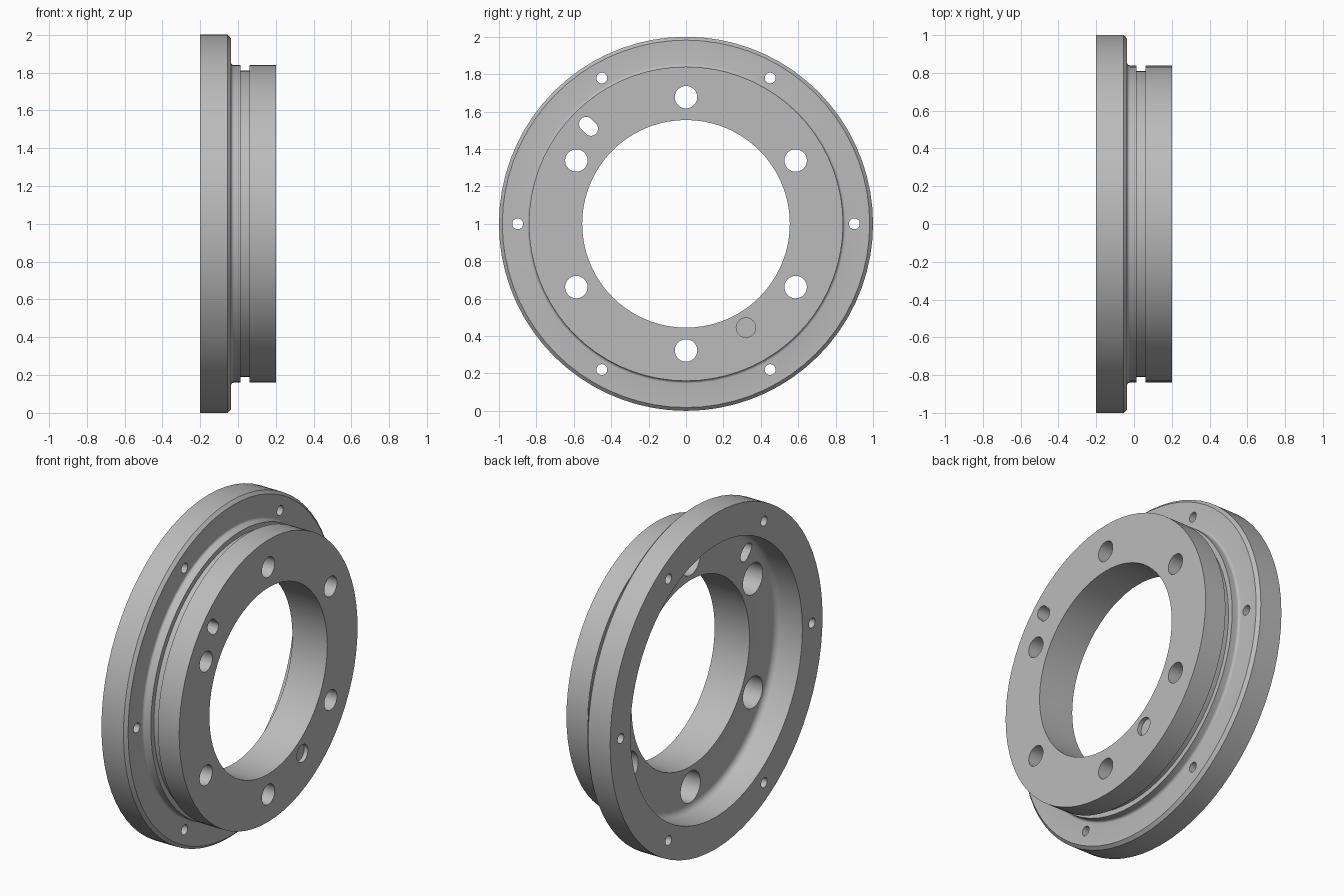
import bpy
import bmesh
from math import radians, sin, cos, pi
from mathutils import Matrix, Vector

cube = bpy.data.objects.get("Cube")
if cube:
    bpy.data.objects.remove(cube, do_unlink=True)

CENTRE = Vector((0, 0, 1))
BACK, FLOOR, STEP, FRONT = -0.2, -0.03, -0.037, 0.2

grey = bpy.data.materials.new("machined_grey")
grey.use_nodes = True
grey.diffuse_color = (0.5, 0.5, 0.5, 1)
grey.node_tree.nodes["Principled BSDF"].inputs["Base Color"].default_value = (0.5, 0.5, 0.5, 1)


def finish(name, bm):
    bmesh.ops.recalc_face_normals(bm, faces=bm.faces)
    mesh = bpy.data.meshes.new(name)
    bm.to_mesh(mesh)
    bm.free()
    mesh.materials.append(grey)
    obj = bpy.data.objects.new(name, mesh)
    bpy.context.collection.objects.link(obj)
    return obj


def fillet(x, r, size, start, steps=5):
    """Quarter-circle of (x, radius) points, turning 90 degrees clockwise."""
    angles = [radians(start - 90 * i / steps) for i in range(steps + 1)]
    return [(x + size * cos(a), r + size * sin(a)) for a in angles]


def revolve(name, profile, segments=72):
    """Spin a closed (x, radius) profile about the x axis."""
    bm = bmesh.new()
    rings = []
    for k in range(segments):
        a = 2 * pi * k / segments
        rings.append([bm.verts.new(CENTRE + Vector((x, r * cos(a), r * sin(a))))
                      for x, r in profile])
    n = len(profile)
    for k in range(segments):
        here, after = rings[k], rings[(k + 1) % segments]
        for i in range(n):
            j = (i + 1) % n
            bm.faces.new((here[i], here[j], after[j], after[i]))
    return finish(name, bm)


def add_pin(bm, x0, x1, radius, ring, degrees, stretch=0, sides=32):
    """Drill along x at a polar position; stretch makes a radial slot."""
    a = radians(degrees)
    out = Vector((0, cos(a), sin(a)))
    side = Vector((0, -sin(a), cos(a)))
    ends = []
    for x in (x0, x1):
        loop = []
        for i in range(sides):
            t = 2 * pi * (i + 0.5) / sides
            shift = stretch if cos(t) > 0 else -stretch
            p = out * (ring + radius * cos(t) + shift) + side * radius * sin(t)
            loop.append(bm.verts.new(CENTRE + p + Vector((x, 0, 0))))
        ends.append(loop)
    bm.faces.new(ends[0])
    bm.faces.new(reversed(ends[1]))
    for i in range(sides):
        j = (i + 1) % sides
        bm.faces.new((ends[0][i], ends[0][j], ends[1][j], ends[1][i]))


def cut(target, name, bm):
    cutter = finish(name, bm)
    cutter.hide_render = True
    mod = target.modifiers.new(name, "BOOLEAN")
    mod.operation = "DIFFERENCE"
    mod.solver = "EXACT"
    mod.object = cutter
    bpy.context.view_layer.objects.active = target
    bpy.ops.object.modifier_apply(modifier=name)
    bpy.data.objects.remove(cutter, do_unlink=True)


# Flange, grooved hub, bore and rear recess in one turned profile
profile = [(BACK, 1.0), (STEP - 0.018, 1.0), (STEP, 0.982)]
profile += fillet(STEP + 0.015, 0.855, 0.015, 180)[::-1][-1:]
profile += [(STEP + 0.015 - 0.015 * cos(radians(a)), 0.855 - 0.015 * sin(radians(a)))
            for a in (22, 45, 68, 90)]
profile += [(0.013, 0.84), (0.013, 0.81), (0.06, 0.81), (0.06, 0.84),
            (FRONT, 0.84), (FRONT, 0.555), (FLOOR, 0.555)]
profile += fillet(FLOOR - 0.04, 0.77, 0.04, 90)[::-1]
profile += [(BACK, 0.81)]
ring = revolve("flanged_hub_ring", profile)

# Through holes: flange screws, hub bolts and one radial slot
holes = bmesh.new()
for k in range(6):
    add_pin(holes, -0.3, 0.1, 0.029, 0.9, 60 * k, sides=24)
    add_pin(holes, -0.1, 0.3, 0.06, 0.677, 30 + 60 * k)
add_pin(holes, -0.1, 0.3, 0.038, 0.737, 135, stretch=0.018)
# Shallow blind hole in the front face
add_pin(holes, FRONT - 0.025, 0.3, 0.052, 0.641, -60)
cut(ring, "drilled_holes", holes)

# Counterbores behind the hub bolts
bores = bmesh.new()
for k in range(6):
    add_pin(bores, -0.1, 0.12, 0.093, 0.677, 30 + 60 * k)
cut(ring, "counterbores", bores)

bpy.ops.object.select_all(action="DESELECT")
ring.select_set(True)
bpy.context.view_layer.objects.active = ring
bpy.ops.object.shade_smooth_by_angle(angle=radians(30))
